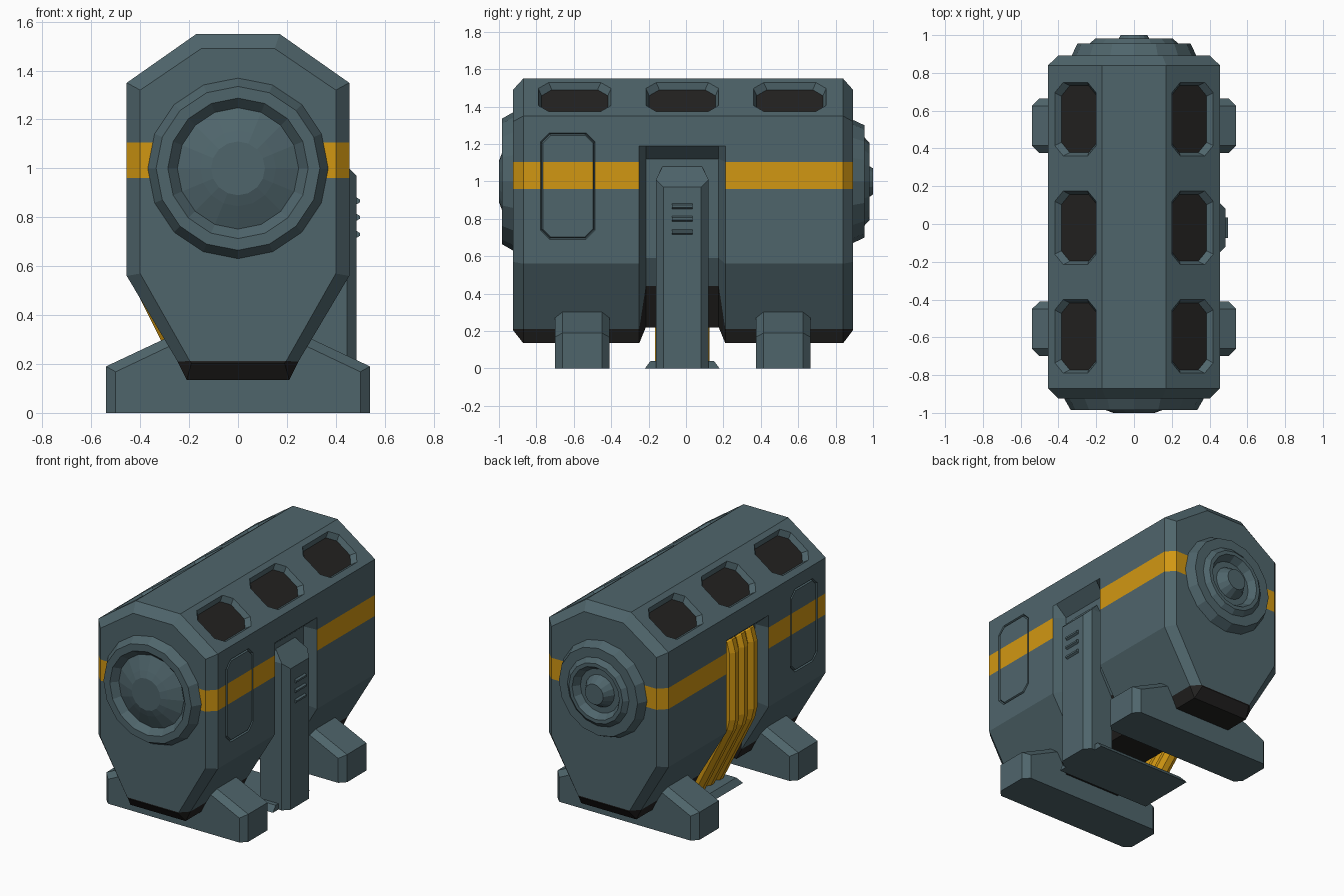
import bpy, bmesh, math
from mathutils import Vector

if "Cube" in bpy.data.objects:
    bpy.data.objects.remove(bpy.data.objects["Cube"])


def material(name, rgb):
    m = bpy.data.materials.new(name)
    m.diffuse_color = (*rgb, 1)
    m.use_nodes = True
    m.node_tree.nodes["Principled BSDF"].inputs["Base Color"].default_value = m.diffuse_color
    return m


GREY = material("slate_grey", (0.078, 0.130, 0.148))
BLACK = material("soft_black", (0.017, 0.016, 0.015))
YELLOW = material("warning_yellow", (0.64, 0.31, 0.006))
MATS = [GREY, BLACK, YELLOW]


def loft(bm, rings, loop=False, mats=lambda j, i: 0, caps=(0, 0)):
    """Skin a list of equal rings; caps gives end materials, None leaves them open."""
    vs = [[bm.verts.new(p) for p in r] for r in rings]
    n, m = len(vs[0]), len(vs)
    for j in range(m if loop else m - 1):
        a, b = vs[j], vs[(j + 1) % m]
        for i in range(n):
            f = bm.faces.new((a[i], a[(i + 1) % n], b[(i + 1) % n], b[i]))
            f.material_index = mats(j, i)
    if caps and not loop:
        bm.faces.new(vs[0][::-1]).material_index = caps[0]
        bm.faces.new(vs[-1]).material_index = caps[1]
    return vs


def finish(name, bm, mats=None):
    bmesh.ops.recalc_face_normals(bm, faces=bm.faces)
    me = bpy.data.meshes.new(name)
    bm.to_mesh(me)
    bm.free()
    for m in mats or [GREY]:
        me.materials.append(m)
    ob = bpy.data.objects.new(name, me)
    bpy.context.collection.objects.link(ob)
    return ob


def octagon(hu, hv, c):
    return [(hu, hv - c), (hu - c, hv), (c - hu, hv), (-hu, hv - c),
            (-hu, c - hv), (c - hu, -hv), (hu - c, -hv), (hu, c - hv)]


# --- body: half profiles (x, z) lofted along y, with a recessed middle band
OUTER = [(.17, 1.55), (.455, 1.35), (.455, 1.19), (.455, 1.105),
         (.455, .96), (.455, .56), (.247, .21), (.21, .135)]
ENDS = [(.15, 1.49), (.40, 1.32), (.40, 1.19), (.40, 1.105),
        (.40, .96), (.40, .57), (.197, .212), (.19, .205)]
RECESS = [(.17, 1.55), (.455, 1.35), (.455, 1.19), (.375, 1.12),
          (.375, .90), (.375, .59), (.29, .44), (.165, .22)]


def body_ring(half, y):
    return [(x, y, z) for x, z in half] + [(-x, y, z) for x, z in half[::-1]]


def band_colour(band, in_recess):
    if band >= 6:
        return 1
    return 2 if band == 3 and not in_recess else 0


def body_mats(j, i):
    return 0 if i == 15 else band_colour(i if i < 8 else 14 - i, j in (2, 3, 4))


bm = bmesh.new()
sections = [(ENDS, -.925), (OUTER, -.87), (OUTER, -.25), (RECESS, -.215),
            (RECESS, .175), (OUTER, .21), (OUTER, .84), (ENDS, .893)]
vs = loft(bm, [body_ring(h, y) for h, y in sections], mats=body_mats, caps=None)
for ring in (vs[0], vs[-1]):
    for k in range(7):
        f = bm.faces.new((ring[k], ring[k + 1], ring[14 - k], ring[15 - k]))
        f.material_index = band_colour(k, False)
body = finish("body", bm, MATS)

# --- cutter: six black-floored roof windows and the door outline grooves
bm = bmesh.new()
for s in (1, -1):
    u, v, n = Vector((s * .819, 0, -.575)), Vector((0, 1, 0)), Vector((s * .575, 0, .819))
    for y in (-.595, -.02, .555):
        c = Vector((s * .31, y, 1.452))
        loft(bm, [[c + u * a + v * b + n * d for a, b in octagon(.134 + t, .195 + t, .055)]
                  for t, d in ((-.018, -.035), (.005, .01))], caps=(1, 0))
    loft(bm, [[(s * x, -.632 + a, .975 + b) for a, b in octagon(.149 + t, .287 + t, .05 + t / 2)]
              for t, x in ((0, .46), (-.009, .442), (-.018, .46))], loop=True)
cutter = finish("recess_cutter", bm, MATS)
cutter.hide_render = True
mod = body.modifiers.new("recesses", "BOOLEAN")
mod.operation, mod.solver, mod.object = "DIFFERENCE", "EXACT", cutter
bpy.context.view_layer.objects.active = body
bpy.ops.object.modifier_apply(modifier=mod.name)
bpy.data.objects.remove(cutter)


# --- round end fittings turned about the y axis
def turned(name, profile, sides=16):
    bm = bmesh.new()
    angles = [2 * math.pi * k / sides for k in range(sides)]
    loft(bm, [[(r * math.sin(a), y, 1 + r * math.cos(a)) for a in angles] for r, y in profile])
    finish(name, bm)


turned("front_dish", [(.372, -.92), (.335, -.985), (.287, -.985), (.248, -.942),
                      (.155, -.983), (.11, -1.0)])
turned("rear_nozzle", [(.335, .88), (.30, .955), (.235, .955), (.205, .982), (.18, .982),
                       (.15, .935), (.11, .935), (.07, 1.0)])

# --- crosswise feet with chamfered ends
FOOT = [(.54, 0), (.54, .19), (.285, .31), (-.285, .31), (-.54, .19), (-.54, 0)]
FOOT_END = [(.50, 0), (.50, .168), (.275, .275), (-.275, .275), (-.50, .168), (-.50, 0)]
for name, yc in (("front_foot", -.555), ("rear_foot", .52)):
    bm = bmesh.new()
    loft(bm, [[(x, yc + d, z) for x, z in p] for p, d in
              ((FOOT_END, -.145), (FOOT, -.105), (FOOT, .105), (FOOT_END, .145))])
    finish(name, bm)

# --- right side pillar: straight column with a chamfered sloping top
bm = bmesh.new()
yc = -.02
column = [(.28, -.14), (.445, -.14), (.485, -.10), (.485, .10), (.445, .14), (.28, .14)]
shoulder = [1.01, 1.01, .97, .97, 1.01, 1.01]
crown = [(.28, -.105), (.375, -.105), (.375, -.10), (.375, .10), (.375, .105), (.28, .105)]
loft(bm, [[(x, yc + y, 0) for x, y in column],
          [(x, yc + y, z) for (x, y), z in zip(column, shoulder)],
          [(x, yc + y, 1.08) for x, y in crown]])
finish("side_pillar", bm)

# --- three vent slats on the pillar
bm = bmesh.new()
for z in (.73, .80, .867):
    loft(bm, [[(x, yc + sy * .055, z + sz * h) for sy, sz in ((-1, -1), (1, -1), (1, 1), (-1, 1))]
              for x, h in ((.48, .017), (.498, .006))])
finish("pillar_vents", bm)

# --- ground plate under the middle
bm = bmesh.new()
loft(bm, [[(-.28 + t, -.22 + t, z), (.42, -.22 + t, z), (.42, .18 - t, z), (-.28 + t, .18 - t, z)]
          for t, z in ((0, 0), (.03, .04))])
finish("ground_plate", bm)

# --- three cables down the left side recess
PATH = [Vector(p) for p in ((-.34, 1.14), (-.385, 1.12), (-.40, 1.06), (-.40, .60),
                            (-.385, .54), (-.13, .03))]
for k in range(3):
    bm = bmesh.new()
    rings = []
    for i, p in enumerate(PATH):
        t = (PATH[min(i + 1, len(PATH) - 1)] - PATH[max(i - 1, 0)]).normalized()
        rings.append([(p.x + .05 * math.cos(a) * t.y, yc + (k - 1) * .1 + .05 * math.sin(a),
                       max(.01, p.y - .05 * math.cos(a) * t.x))
                      for a in (math.pi * (q + .5) / 4 for q in range(8))])
    loft(bm, rings)
    finish("cable_%d" % (k + 1), bm, [YELLOW])
